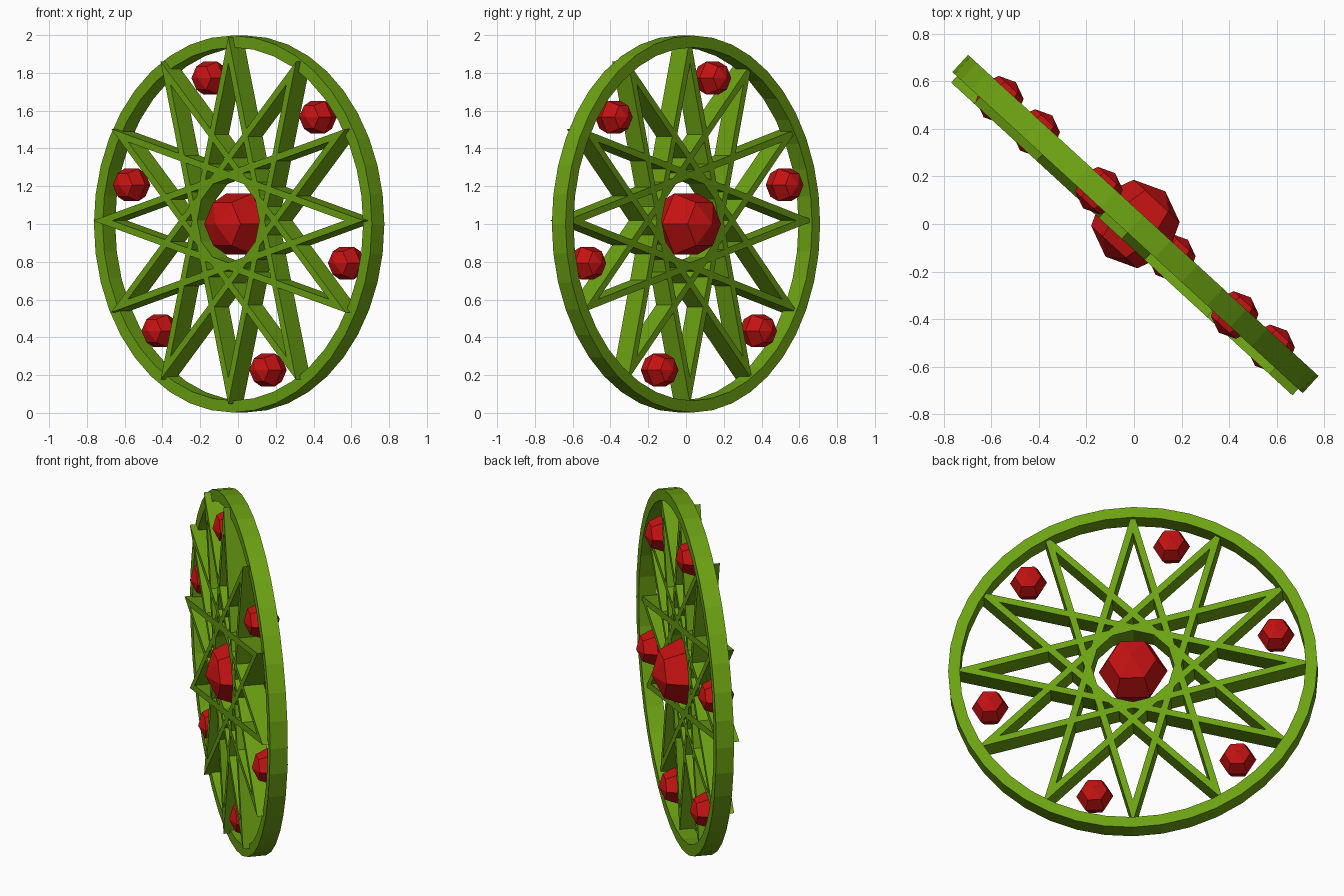
import bpy, bmesh, math
from mathutils import Matrix, Vector

if "Cube" in bpy.data.objects:
    bpy.data.objects.remove(bpy.data.objects["Cube"])

ANGLE = math.radians(42.5)          # wheel turned about the vertical axis
PLACE = Matrix.Translation((0.006, 0, 1.0)) @ Matrix.Rotation(-ANGLE, 4, 'Z')

def material(name, col):
    m = bpy.data.materials.new(name)
    m.diffuse_color = (*col, 1)
    m.use_nodes = True
    m.node_tree.nodes["Principled BSDF"].inputs["Base Color"].default_value = m.diffuse_color
    return m

GREEN = material("leaf_green", (0.15, 0.36, 0.006))
RED = material("deep_red", (0.56, 0.006, 0.006))

def finish(name, bm, mat):
    bmesh.ops.recalc_face_normals(bm, faces=bm.faces)
    me = bpy.data.meshes.new(name)
    bm.to_mesh(me)
    bm.free()
    me.materials.append(mat)
    ob = bpy.data.objects.new(name, me)
    ob.matrix_world = PLACE
    bpy.context.collection.objects.link(ob)
    return ob

# outer ring: rectangular section swept round the wheel axis (local y)
def ring(name, r_in, r_out, half, n):
    bm = bmesh.new()
    loops = []
    for i in range(n):
        a = 2 * math.pi * i / n
        loops.append([bm.verts.new((r * math.cos(a), y, r * math.sin(a)))
                      for r, y in ((r_out, -half), (r_out, half), (r_in, half), (r_in, -half))])
    for i in range(n):
        p, q = loops[i], loops[(i + 1) % n]
        for k in range(4):
            m = (k + 1) % 4
            bm.faces.new((p[k], p[m], q[m], q[k]))
    return finish(name, bm, GREEN)

ring("outer_ring", 0.935, 0.998, 0.049, 40)

# twelve-pointed star: mitred slats joining every fifth point
def star(name, radius, width, y0, y1, zc):
    bm = bmesh.new()
    notch = radius - width / math.sin(math.radians(15))
    for k in range(12):
        a = math.radians(90 + 30 * k)
        b = a + math.radians(150)
        pts = [(radius, a), (radius, b), (notch, b), (notch, a)]
        front, back = [[bm.verts.new((r * math.cos(t), y, zc + r * math.sin(t)))
                        for r, t in pts] for y in (y0, y1)]
        bm.faces.new(front)
        bm.faces.new(back)
        for i in range(4):
            j = (i + 1) % 4
            bm.faces.new((front[i], front[j], back[j], back[i]))
    return finish(name, bm, GREEN)

star("star_lattice", 0.972, 0.036, -0.085, 0.03, 0.018)

# six-sided faceted balls with their poles along the wheel axis
def ball(name, x, z, r):
    bm = bmesh.new()
    # pole along y, one hexagon corner pointing up
    m = (Matrix.Translation((x, 0, z)) @ Matrix.Rotation(math.pi / 2, 4, 'X')
         @ Matrix.Rotation(math.pi / 2, 4, 'Z'))
    bmesh.ops.create_uvsphere(bm, u_segments=6, v_segments=4, radius=r, matrix=m)
    return finish(name, bm, RED)

ball("hub_ball", 0, 0, 0.186)
for k in range(6):
    t = math.radians(45 + 60 * k)
    ball(f"rim_ball_{k + 1}", 0.8 * math.cos(t), 0.8 * math.sin(t), 0.1)
